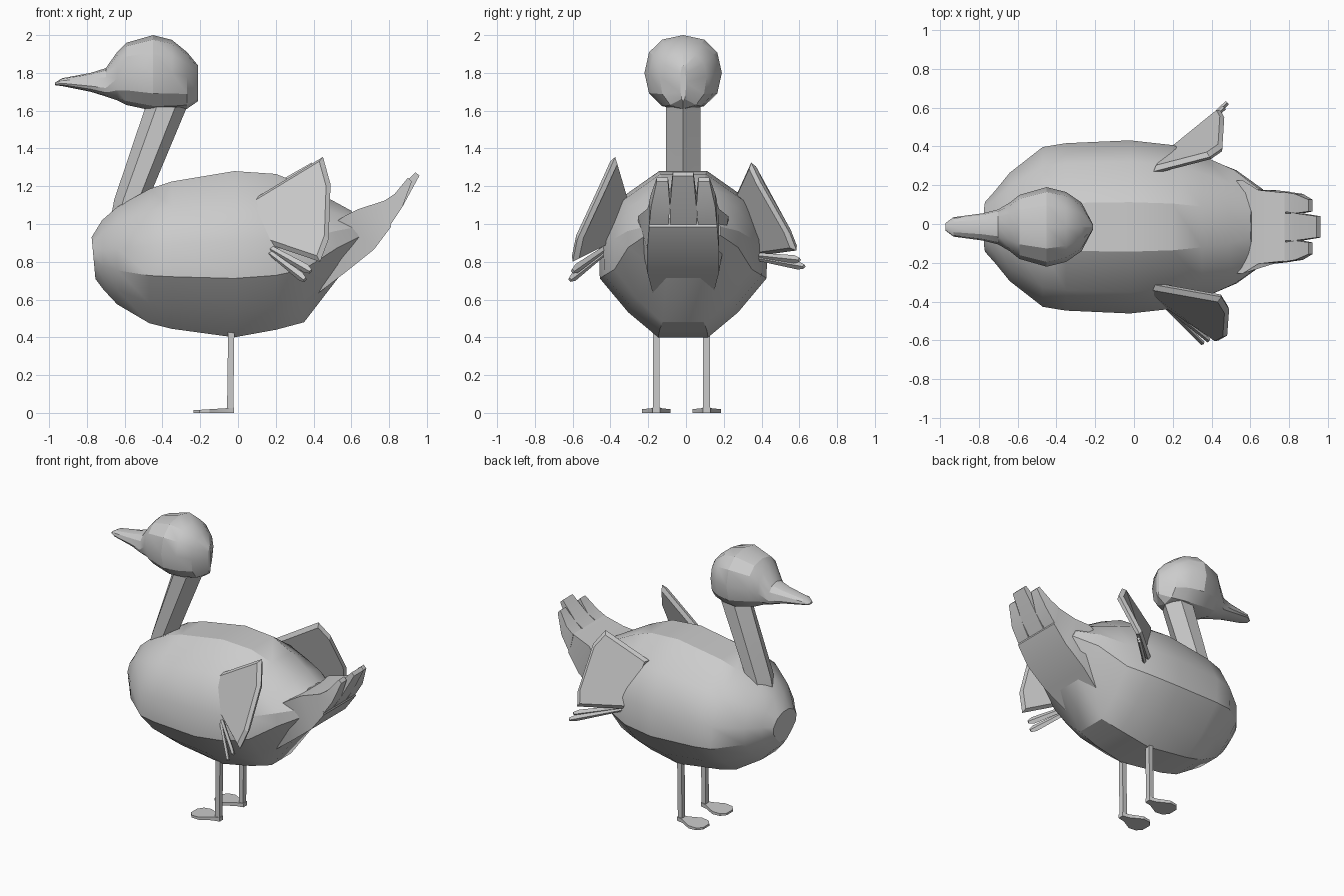
import bpy, bmesh, math
from mathutils import Vector

if "Cube" in bpy.data.objects:
    bpy.data.objects.remove(bpy.data.objects["Cube"])

CY = -0.015  # the bird's centre line


def loft(name, rings, angle=25):
    """Skin a list of equal-length point rings and cap both ends."""
    bm = bmesh.new()
    vs = [[bm.verts.new(p) for p in r] for r in rings]
    n = len(rings[0])
    for a, b in zip(vs, vs[1:]):
        for i in range(n):
            j = (i + 1) % n
            bm.faces.new((a[i], a[j], b[j], b[i]))
    bm.faces.new(vs[0][::-1])
    bm.faces.new(vs[-1])
    bmesh.ops.recalc_face_normals(bm, faces=bm.faces[:])
    me = bpy.data.meshes.new(name)
    bm.to_mesh(me)
    bm.free()
    ob = bpy.data.objects.new(name, me)
    bpy.context.collection.objects.link(ob)
    bpy.ops.object.select_all(action='DESELECT')
    ob.select_set(True)
    bpy.context.view_layer.objects.active = ob
    bpy.ops.object.shade_smooth_by_angle(angle=math.radians(angle))
    return ob


def oval(x, zb, zm, zt, w, n=12, p=0.88):
    """Egg-shaped section at x: bottom, widest height, top, half width."""
    pts = []
    for i in range(n):
        a = 2 * math.pi * i / n
        c, s = math.cos(a), math.sin(a)
        c = math.copysign(abs(c) ** p, c)
        s = math.copysign(abs(s) ** p, s)
        pts.append((x, CY + w * c, zm + s * ((zt - zm) if s > 0 else (zm - zb))))
    return pts


def hull(xb, xt, zb, zm, zt, w):
    """Body section: keel-like below, round above, leaning from xb to xt."""
    half = [(0.29, -1), (0.64, -0.66), (0.97, -0.2), (0.98, 0.24), (0.74, 0.7), (0.28, 1)]
    pts = []
    for c, s in half + [(-c, s) for c, s in half[::-1]]:
        z = zm + s * ((zt - zm) if s > 0 else (zm - zb))
        pts.append((xb + (xt - xb) * (z - zb) / (zt - zb), CY + w * c, z))
    return pts


def plate(name, outline, thick, inset=0.9):
    """Thin panel with a bevelled rim from a 3D outline."""
    pts = [Vector(p) for p in outline]
    mid = sum(pts, Vector()) / len(pts)
    nrm = Vector()
    for a, b in zip(pts, pts[1:] + pts[:1]):
        nrm += (a - mid).cross(b - mid)
    nrm.normalize()
    side = lambda s: [mid + (p - mid) * inset + nrm * s * thick for p in pts]
    return loft(name, [side(-1), pts, side(1)], 20)


def feather(name, a, b, w0, w1, t):
    """Tapered narrow blade from a to b."""
    a, b = Vector(a), Vector(b)
    d = (b - a).normalized()
    up = (Vector((0, 0, 1)) - d * d.z).normalized()
    sd = d.cross(up)
    ring = lambda c, w: [c + up * u * w + sd * v * t
                         for u, v in ((1, 0), (0, 1), (-1, 0), (0, -1))]
    return loft(name, [ring(a, w0), ring(a.lerp(b, 0.9), w1), ring(b, w1 * 0.5)], 20)


# Body
body = [(-0.755, -0.775, 0.71, 0.83, 0.93, 0.13), (-0.71, -0.72, 0.65, 0.81, 1.02, 0.19),
        (-0.64, -0.64, 0.575, 0.80, 1.09, 0.285), (-0.47, -0.47, 0.475, 0.79, 1.185, 0.42),
        (-0.35, -0.35, 0.445, 0.79, 1.225, 0.44), (-0.02, -0.02, 0.40, 0.79, 1.28, 0.455),
        (0.2, 0.2, 0.44, 0.80, 1.265, 0.43), (0.35, 0.35, 0.48, 0.83, 1.205, 0.375),
        (0.55, 0.49, 0.74, 0.91, 1.13, 0.30), (0.70, 0.60, 0.87, 0.96, 1.07, 0.20)]
loft("body", [hull(*s) for s in body], 30)

# Tail: a wedge sweeping up out of the body, then three feathers
tail = [((0.42, 0.63), (0.50, 1.00), 0.16, 0.24),
        ((0.57, 0.745), (0.56, 1.04), 0.19, 0.24),
        ((0.72, 0.865), (0.64, 1.08), 0.19, 0.19),
        ((0.81, 0.985), (0.78, 1.125), 0.18, 0.175)]
loft("tail", [[(b[0], CY - wb, b[1]), (b[0], CY + wb, b[1]),
               (t[0], CY + wt, t[1]), (t[0], CY - wt, t[1])]
              for b, t, wb, wt in tail], 30)
for nm, y0, y1, h0, h1, tx, tz in (("middle", 0, 0, 0.07, 0.055, 0.96, 1.275),
                                   ("left", 0.13, 0.11, 0.05, 0.03, 0.92, 1.245),
                                   ("right", -0.13, -0.11, 0.05, 0.03, 0.92, 1.245)):
    rows = []
    for x, z, xt, zt, y, h in ((0.80, 0.985, 0.77, 1.12, y0, h0),
                               (0.87, 1.09, 0.83, 1.16, (y0 + y1) / 2, h0),
                               (tx, tz - 0.02, tx - 0.02, tz, y1, h1)):
        rows.append([(x, CY + y - h, z), (x, CY + y + h, z),
                     (xt, CY + y + h, zt), (xt, CY + y - h, zt)])
    loft("tail_feather_" + nm, rows, 30)

# Neck: slanted six-sided tube
neck = []
for xf, xb, z in ((-0.68, -0.53, 1.0), (-0.655, -0.475, 1.13), (-0.49, -0.27, 1.62)):
    d = xb - xf
    neck.append([(xf, CY, z), (xf + d * 0.27, CY + 0.092, z), (xf + d * 0.72, CY + 0.092, z),
                 (xb, CY, z), (xf + d * 0.72, CY - 0.092, z), (xf + d * 0.27, CY - 0.092, z)])
loft("neck", neck, 20)

# Head and beak in one skin
head = [(-0.97, 1.735, 1.74, 1.748, 0.02), (-0.93, 1.73, 1.745, 1.772, 0.05),
        (-0.78, 1.70, 1.73, 1.80, 0.07), (-0.70, 1.675, 1.72, 1.825, 0.09),
        (-0.64, 1.655, 1.77, 1.91, 0.125), (-0.59, 1.63, 1.80, 1.96, 0.165),
        (-0.45, 1.60, 1.80, 2.0, 0.205), (-0.35, 1.60, 1.80, 1.975, 0.18),
        (-0.27, 1.61, 1.78, 1.91, 0.125), (-0.212, 1.65, 1.75, 1.84, 0.015)]
loft("head", [oval(*s) for s in head], 27)

# Right wing (near side) and left wing
plate("right_wing", [(0.03, -0.30, 1.10), (0.45, -0.375, 1.355), (0.49, -0.44, 1.21),
                     (0.48, -0.575, 0.92), (0.435, -0.60, 0.80), (0.14, -0.40, 0.90)], 0.022)
plate("left_wing", [(0.10, 0.27, 1.16), (0.39, 0.345, 1.325), (0.455, 0.39, 1.23),
                    (0.465, 0.55, 0.95), (0.445, 0.585, 0.86), (0.18, 0.37, 0.83)], 0.022)
feather("right_wing_feather_upper", (0.14, -0.40, 0.89), (0.385, -0.60, 0.75), 0.015, 0.025, 0.012)
feather("right_wing_feather_lower", (0.14, -0.40, 0.87), (0.355, -0.615, 0.705), 0.012, 0.025, 0.012)
feather("left_wing_feather_upper", (0.17, 0.32, 0.84), (0.465, 0.60, 0.81), 0.012, 0.022, 0.012)
feather("left_wing_feather_lower", (0.17, 0.32, 0.83), (0.48, 0.625, 0.775), 0.012, 0.022, 0.012)

# Legs and webbed feet
foot = [(-0.02, 0.02), (-0.07, 0.03), (-0.15, 0.075), (-0.205, 0.07), (-0.235, 0.035)]
for nm, y in (("right", -0.157), ("left", 0.109)):
    loft(nm + "_leg", [[(x, y - 0.018, z), (x + 0.033, y - 0.018, z),
                        (x + 0.033, y + 0.018, z), (x, y + 0.018, z)]
                       for x, z in ((-0.058, 0.01), (-0.052, 0.46))])
    edge = [(x, y + w) for x, w in foot] + [(x, y - w) for x, w in foot[::-1]]
    loft(nm + "_foot", [[(px, py, 0) for px, py in edge],
                        [(px, py, 0.014 + 0.063 * max(0, px + 0.235)) for px, py in edge]])
